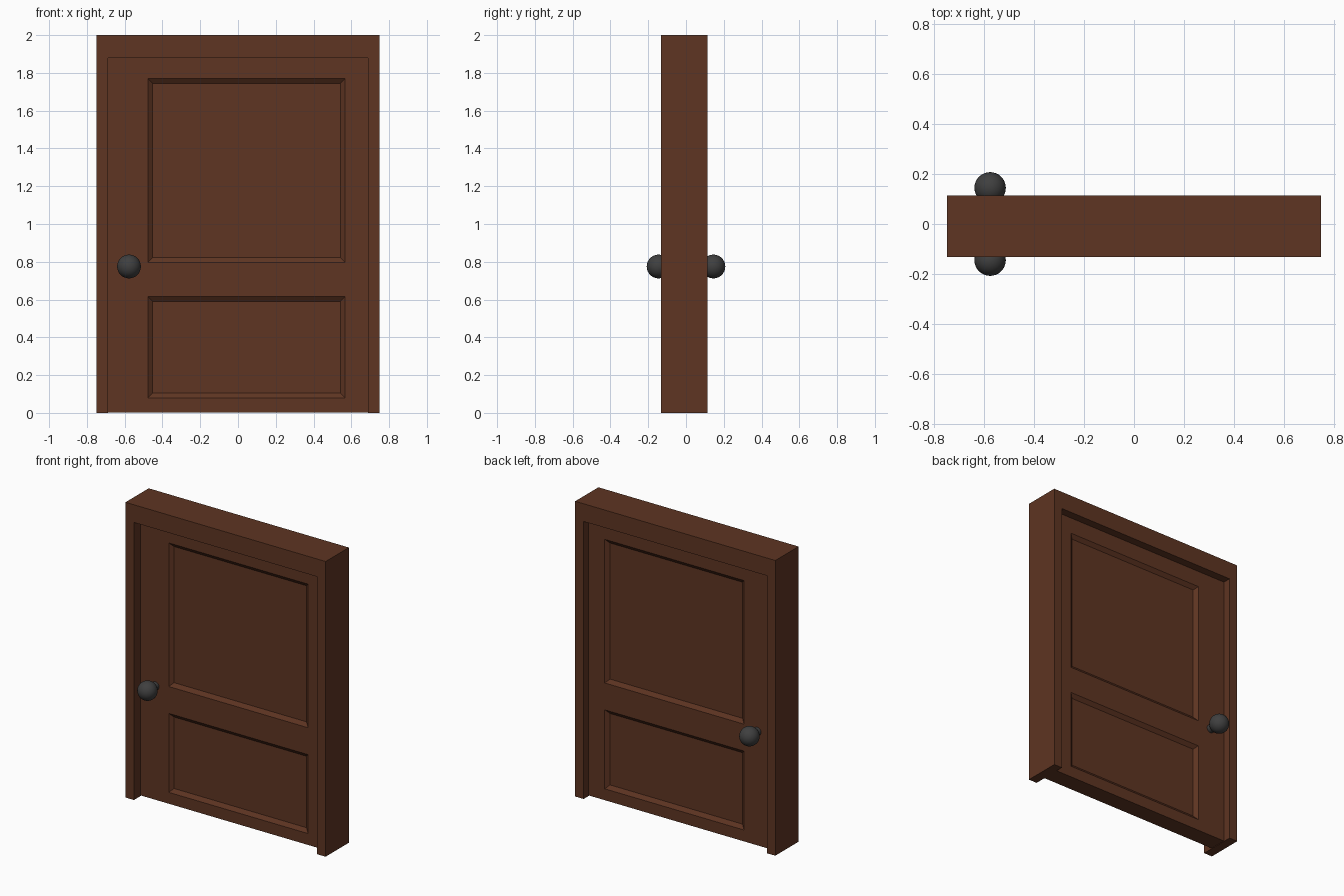
import bpy, bmesh, math

if "Cube" in bpy.data.objects:
    bpy.data.objects.remove(bpy.data.objects["Cube"])


def material(name, color):
    m = bpy.data.materials.new(name)
    m.diffuse_color = (*color, 1.0)
    m.use_nodes = True
    m.node_tree.nodes["Principled BSDF"].inputs["Base Color"].default_value = m.diffuse_color
    return m


wood = material("brown_wood", (0.112, 0.035, 0.016))
metal = material("dark_metal", (0.05, 0.05, 0.05))


def finish(bm, name, mat):
    bmesh.ops.recalc_face_normals(bm, faces=bm.faces[:])
    me = bpy.data.meshes.new(name)
    bm.to_mesh(me)
    bm.free()
    me.materials.append(mat)
    ob = bpy.data.objects.new(name, me)
    bpy.context.collection.objects.link(ob)
    return ob


# Door frame: two jambs and a head, one extruded arch outline
W, H, OW, OH = 0.75, 2.0, 0.687, 1.88
Y0, Y1 = -0.133, 0.115
bm = bmesh.new()
outline = [(-W, 0), (-OW, 0), (-OW, OH), (OW, OH), (OW, 0), (W, 0), (W, H), (-W, H)]
face = bm.faces.new([bm.verts.new((x, Y0, z)) for x, z in outline])
ext = bmesh.ops.extrude_face_region(bm, geom=[face])
bmesh.ops.translate(bm, vec=(0, Y1 - Y0, 0),
                    verts=[g for g in ext["geom"] if isinstance(g, bmesh.types.BMVert)])
finish(bm, "door_frame", wood)

# Door leaf: slab cut into a grid, with two sunken bevelled panels on each face
D = 0.06
xs = [-OW, -0.477, 0.567, OW]
zs = [0.003, 0.08, 0.615, 0.797, 1.77, OH]
bm = bmesh.new()
panels = []
for y in (-D, D):
    grid = [[bm.verts.new((x, y, z)) for z in zs] for x in xs]
    for i in range(len(xs) - 1):
        for j in range(len(zs) - 1):
            f = bm.faces.new((grid[i][j], grid[i + 1][j], grid[i + 1][j + 1], grid[i][j + 1]))
            if i == 1 and j in (1, 3):
                panels.append(f)
bmesh.ops.bridge_loops(bm, edges=[e for e in bm.edges if e.is_boundary])
bmesh.ops.recalc_face_normals(bm, faces=bm.faces[:])
bmesh.ops.inset_individual(bm, faces=panels, thickness=0.036, depth=-0.02)
finish(bm, "door_leaf", wood)

# Door knobs: round knob on a short stem, one per side
KX, KZ, KY, R = -0.577, 0.775, 0.145, 0.063
for side, label in ((-1, "front"), (1, "back")):
    bpy.ops.mesh.primitive_uv_sphere_add(segments=32, ring_count=16, radius=R,
                                         location=(KX, side * KY, KZ))
    bpy.ops.object.shade_smooth()
    knob = bpy.context.object
    knob.name = label + "_knob"
    knob.data.materials.append(metal)
    bpy.ops.mesh.primitive_cylinder_add(vertices=24, radius=0.028, depth=0.09,
                                        location=(KX, side * 0.1, KZ),
                                        rotation=(math.pi / 2, 0, 0))
    bpy.ops.object.shade_smooth_by_angle()
    stem = bpy.context.object
    stem.name = label + "_knob_stem"
    stem.data.materials.append(metal)
